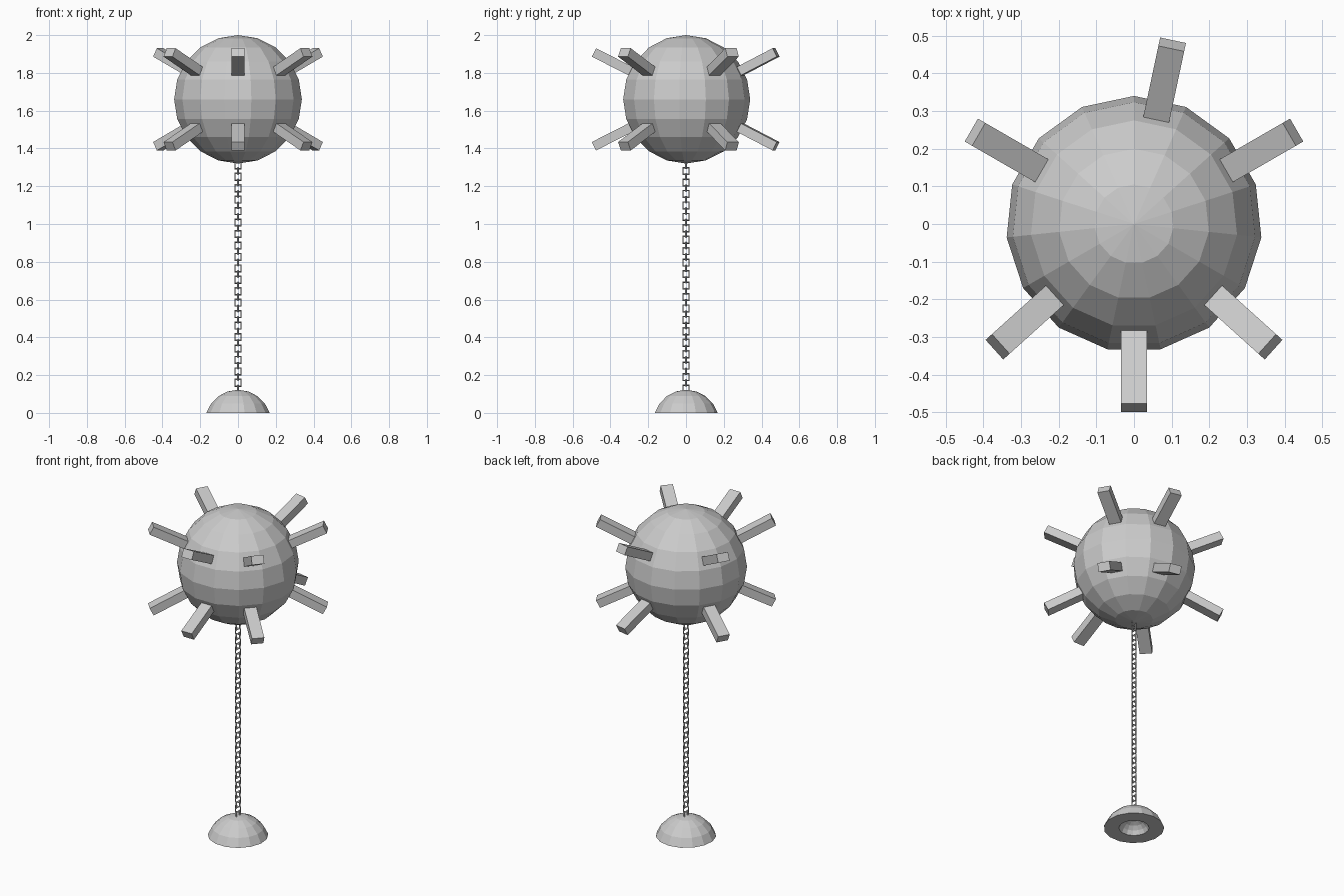
import bpy, bmesh, math
from mathutils import Matrix, Vector

if "Cube" in bpy.data.objects:
    bpy.data.objects.remove(bpy.data.objects["Cube"])

SEG = 15      # segments around
STEP = 18     # degrees between rings


def new_object(name, bm):
    mesh = bpy.data.meshes.new(name)
    bmesh.ops.recalc_face_normals(bm, faces=bm.faces)
    bm.to_mesh(mesh)
    bm.free()
    ob = bpy.data.objects.new(name, mesh)
    bpy.context.collection.objects.link(ob)
    return ob


def lathe(name, profile):
    """Revolve (radius, z) points; radius 0 makes a pole."""
    bm = bmesh.new()
    rings = []
    for r, z in profile:
        if r < 1e-6:
            rings.append([bm.verts.new((0, 0, z))] * SEG)
        else:
            angles = [math.radians(90) + 2 * math.pi * i / SEG for i in range(SEG)]
            rings.append([bm.verts.new((r * math.cos(a), r * math.sin(a), z)) for a in angles])
    for lo, hi in zip(rings, rings[1:]):
        for i in range(SEG):
            j = (i + 1) % SEG
            bm.faces.new(list(dict.fromkeys((lo[i], lo[j], hi[j], hi[i]))))
    return new_object(name, bm)


def arc(radius, centre_z, first, last):
    step = STEP if last > first else -STEP
    return [(radius * math.sin(math.radians(d)), centre_z + radius * math.cos(math.radians(d)))
            for d in range(first, last + step, step)]


# spiked ball body
BALL_R, BALL_Z = 0.34, 1.66
lathe("ball", arc(BALL_R, BALL_Z, 0, 180))

# square spikes, an upper and a lower row
bm = bmesh.new()
INNER, OUTER = 0.30, 0.547
for elevation in (27, -27):
    for azimuth in (78, 30, -42, -90, -138, 150):
        m = (Matrix.Translation((0, 0, BALL_Z))
             @ Matrix.Rotation(math.radians(azimuth), 4, 'Z')
             @ Matrix.Rotation(math.radians(-elevation), 4, 'Y')
             @ Matrix.Translation(((INNER + OUTER) / 2, 0, 0))
             @ Matrix.Diagonal((OUTER - INNER, 0.07, 0.05, 1)))
        bmesh.ops.create_cube(bm, size=1, matrix=m)
new_object("spikes", bm)

# domed anchor with a hollow underneath
R = 0.177
drop = R * math.cos(math.radians(72))
outer = arc(R, -drop, 0, 72)
hollow = [(r * 0.5, z * 0.5) for r, z in reversed(outer)]
lathe("anchor_base", outer + hollow)

# chain of square links, alternately turned a quarter
bm = bmesh.new()
MAJOR, MINOR = 0.022, 0.0045
for k in range(40):
    turn = Matrix.Rotation(math.radians(90 if k % 2 == 0 else 0), 4, 'Z')
    place = Matrix.Translation((0, 0, 0.129 + 0.0303 * k)) @ turn
    rings = []
    for i in range(4):
        a = math.radians(45 + 90 * i)
        ring = []
        for j in range(4):
            b = math.radians(90 * j)
            r = MAJOR + MINOR * math.cos(b)
            p = Vector((r * math.cos(a), MINOR * math.sin(b), 1.15 * r * math.sin(a)))
            ring.append(bm.verts.new(place @ p))
        rings.append(ring)
    for i in range(4):
        p, q = rings[i], rings[(i + 1) % 4]
        for j in range(4):
            n = (j + 1) % 4
            bm.faces.new((p[j], p[n], q[n], q[j]))
new_object("chain", bm)
